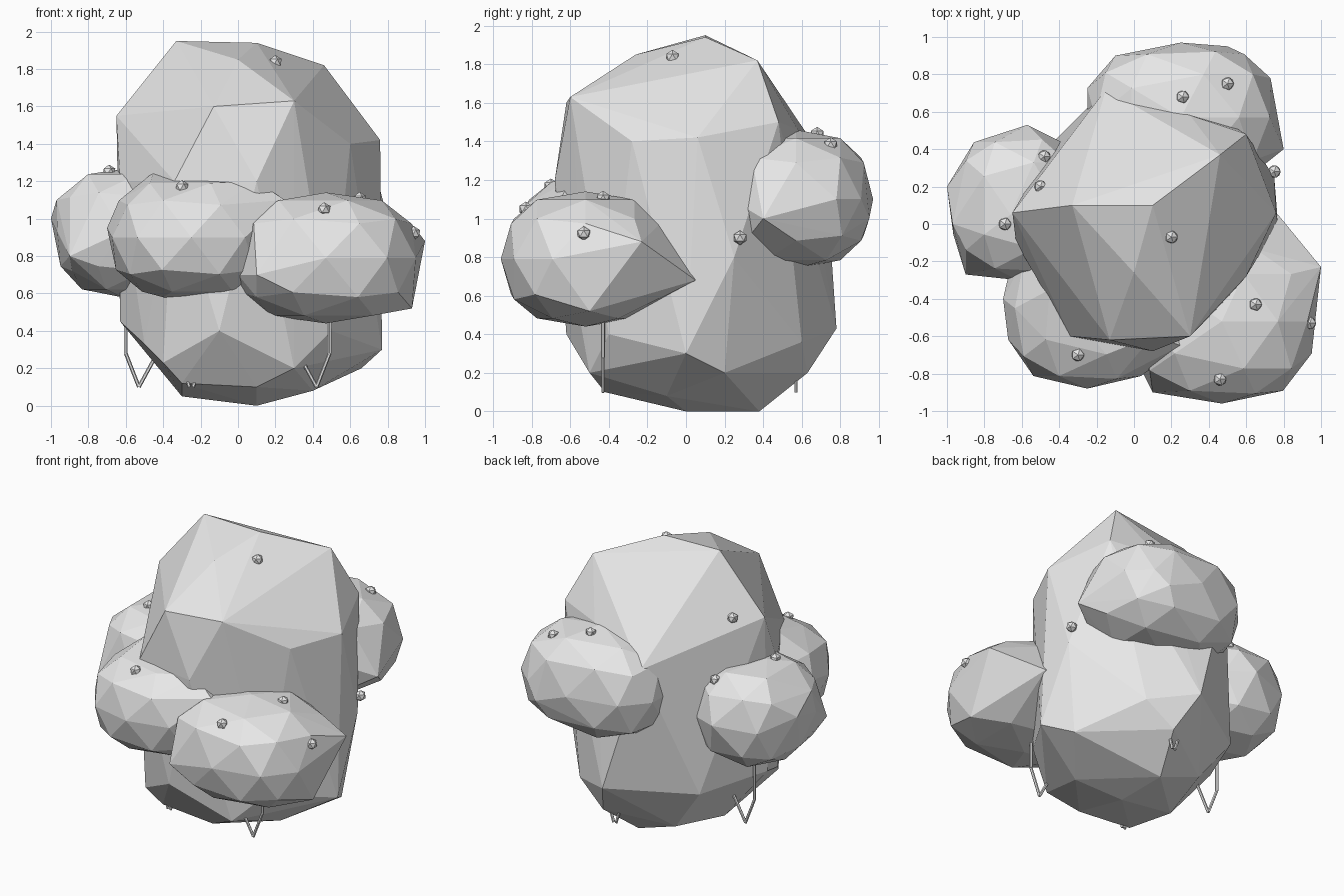
import bpy
import bmesh
from math import copysign
from mathutils import Vector, Matrix

default_cube = bpy.data.objects.get("Cube")
if default_cube:
    bpy.data.objects.remove(default_cube, do_unlink=True)

# One plain grey for everything
grey = bpy.data.materials.new("light_grey")
grey.use_nodes = True
colour = (0.8, 0.8, 0.8, 1)
grey.diffuse_color = colour
grey.node_tree.nodes["Principled BSDF"].inputs["Base Color"].default_value = colour


def finish(name, bm):
    """Turn a bmesh into a flat-shaded object."""
    bmesh.ops.recalc_face_normals(bm, faces=bm.faces)
    mesh = bpy.data.meshes.new(name)
    bm.to_mesh(mesh)
    bm.free()
    mesh.materials.append(grey)
    obj = bpy.data.objects.new(name, mesh)
    bpy.context.collection.objects.link(obj)
    return obj


def hull(name, points):
    """Faceted clump: the convex hull of a few corner points."""
    bm = bmesh.new()
    for p in points:
        bm.verts.new(p)
    result = bmesh.ops.convex_hull(bm, input=bm.verts)
    inside = {g for g in result["geom_interior"] + result["geom_unused"]
              if isinstance(g, bmesh.types.BMVert)}
    bmesh.ops.delete(bm, geom=list(inside), context="VERTS")
    return finish(name, bm)


def lobe(name, centre, radii, corners):
    """Slightly boxy faceted ellipsoid, pulled out to a few corners."""
    ball = bmesh.new()
    bmesh.ops.create_icosphere(ball, subdivisions=2, radius=1)
    points = []
    for v in ball.verts:
        boxy = [copysign(abs(n) ** 0.8, n) for n in v.co]
        p = Vector(c + r * n for c, r, n in zip(centre, radii, boxy))
        # Keep facets large beside a corner
        if all((p - Vector(c)).length > 0.12 for c in corners):
            points.append(p)
    ball.free()
    return hull(name, points + corners)


def twig(name, *paths):
    """Thin bent rods following the given paths."""
    bm = bmesh.new()
    for path in paths:
        for a, b in zip(path, path[1:]):
            a, b = Vector(a), Vector(b)
            axis = b - a
            turn = axis.to_track_quat("Z", "Y").to_matrix().to_4x4()
            bmesh.ops.create_cone(
                bm, segments=6, cap_ends=True, radius1=0.01, radius2=0.01,
                depth=axis.length,
                matrix=Matrix.Translation((a + b) / 2) @ turn)
    return finish(name, bm)


# Tall central mass: crown, shoulders, then the rounded base
crown = [(-.33, .1, 1.95), (.1, .1, 1.94), (.46, .37, 1.82), (0, -.26, 1.85),
         (-.65, .06, 1.55), (.3, -.6, 1.63), (-.13, -.62, 1.6), (-.34, -.6, 1.2)]
shoulders = [(.76, .06, 1.42), (.6, .48, 1.5), (-.15, .72, 1.3), (.6, -.28, 1.4),
             (.1, -.68, 1.2), (.3, .58, 1.46), (-.63, -.1, 1.2), (.75, .25, .8)]
base = [(.77, 0, .3), (-.63, 0, .45), (-.5, -.3, .33), (-.3, 0, .05),
        (-.3, -.4, .12), (.1, -.42, .1), (-.4, -.45, .23), (.3, -.5, .2),
        (.1, 0, 0), (.1, .38, 0), (.4, -.1, .08), (.66, .2, .2),
        (.4, .6, .36), (.2, .63, .2), (.1, .78, .43), (0, .75, .75),
        (-.42, .45, .4), (-.1, -.62, .4), (.5, -.4, .4), (-.2, .4, .1)]
clumps = [hull("central_foliage", crown + shoulders + base)]

# Side clumps
clumps += [
    lobe("front_left_clump", (.47, -.52, .79), (.5, .44, .35),
         [(.77, .05, .68), (1, -.23, .88), (.93, -.5, .52), (0, -.7, .7),
          (.1, -.9, .7)]),
    lobe("front_right_clump", (-.25, -.45, .9), (.44, .43, .33),
         [(-.7, -.4, .95), (.1, -.6, 1.2), (-.4, -.5, .58), (.25, -.65, 1.1),
          (-.45, -.35, 1.25)]),
    lobe("right_clump", (-.62, .1, .93), (.36, .4, .35),
         [(-1, .2, 1), (-.97, 0, 1.1), (-.9, -.27, .8), (-.57, .53, .95),
          (-.66, .05, 1.26)]),
    lobe("back_clump", (.25, .57, 1.1), (.52, .4, .36),
         [(.73, .78, 1.1), (.8, .4, 1), (-.1, .9, 1.1), (.5, .95, 1)]),
]


# Small round buds resting on top of the foliage
def top_height(x, y):
    start, down = Vector((x, y, 3)), Vector((0, 0, -1))
    casts = [clump.ray_cast(start, down) for clump in clumps]
    return max((spot.z for hit, spot, normal, face in casts if hit), default=0.9)


buds = [(.26, .68), (.5, .75), (.75, .28), (-.48, .36), (-.5, .2), (.2, -.07),
        (-.69, 0), (-.3, -.7), (.65, -.43), (.46, -.83), (.94, -.53)]
bpy.context.view_layer.update()
for x, y in buds:
    bm = bmesh.new()
    bmesh.ops.create_icosphere(bm, subdivisions=1, radius=0.038)
    bm.transform(Matrix.Translation((x, y, top_height(x, y))))
    finish("bud", bm)

# Forked twigs poking out underneath
for name, x, y, side in (("left_twig", .42, -.43, 1), ("right_twig", -.53, .1, -1)):
    tip = (x, y, .1)
    elbow = (x + side * .07, y, .28)
    twig(name, [tip, elbow, (elbow[0], y, .55)], [tip, (x - side * .12, y, .32)])
for name, x, y in (("back_twig", .15, .57), ("front_twig", -.25, -.4)):
    for side in (-1, 1):
        twig(name, [(x + side * .01, y, .1), (x + side * .04, y, .2)])
